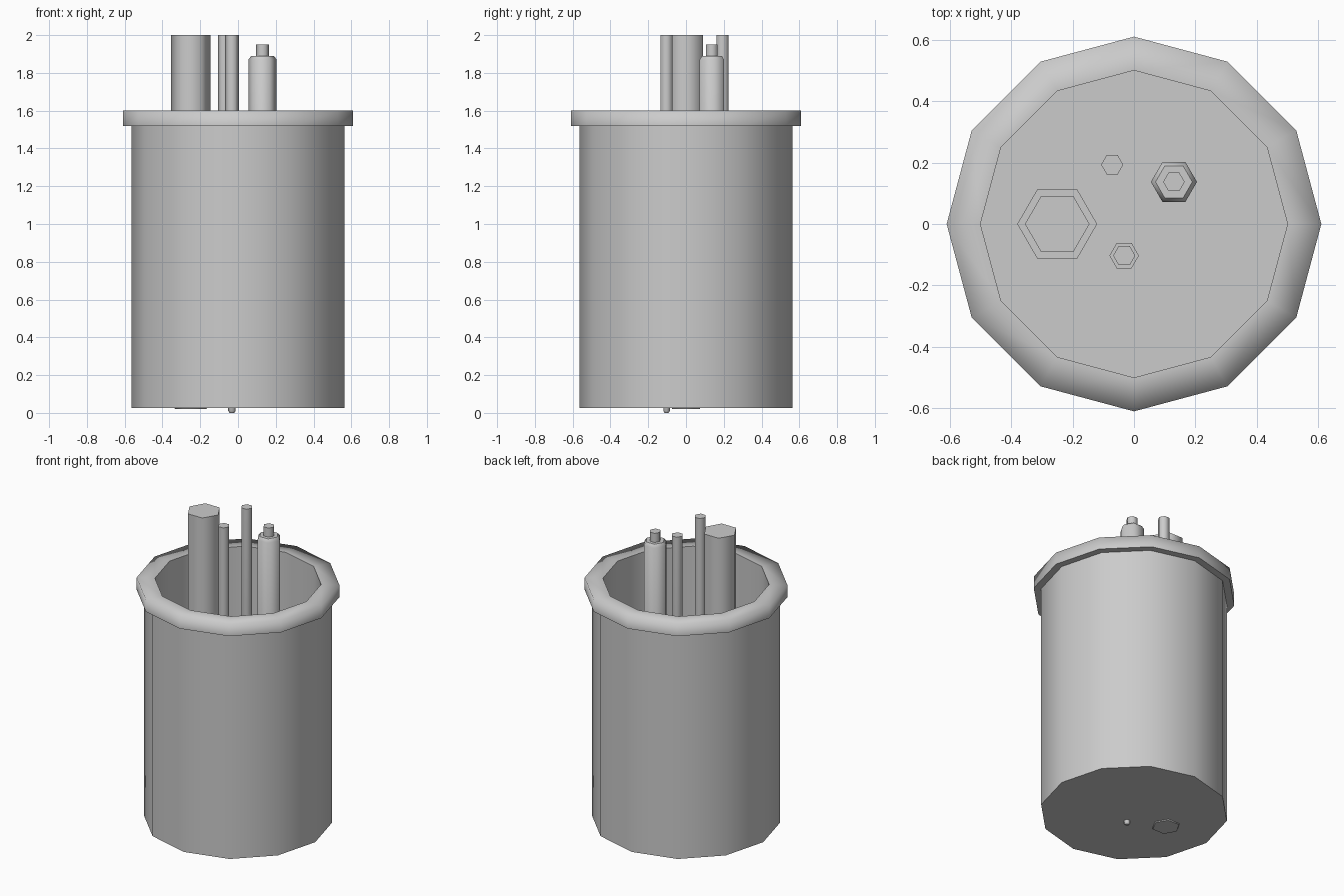
import bpy, bmesh
from math import cos, sin, pi, atan2, degrees

if "Cube" in bpy.data.objects:
    bpy.data.objects.remove(bpy.data.objects["Cube"])


def lathe(name, profile, sides, center=(0, 0), soft=()):
    """Spin an (r, z) profile; corners over 50 degrees are sharp unless listed in soft."""
    bm = bmesh.new()
    rings = []
    for r, z in profile:
        if r == 0:
            rings.append([bm.verts.new((0, 0, z))])
        else:
            rings.append([bm.verts.new((r * cos(2 * pi * i / sides),
                                        r * sin(2 * pi * i / sides), z))
                          for i in range(sides)])
    # end caps of the profile become single polygons
    if len(rings[0]) > 1:
        bm.faces.new(rings[0][::-1])
    if len(rings[-1]) > 1:
        bm.faces.new(rings[-1])
    for a, b in zip(rings, rings[1:]):
        for i in range(sides):
            j = (i + 1) % sides
            if len(a) == 1:
                bm.faces.new((a[0], b[j], b[i]))
            elif len(b) == 1:
                bm.faces.new((a[i], a[j], b[0]))
            else:
                bm.faces.new((a[i], a[j], b[j], b[i]))
    for f in bm.faces:
        f.smooth = True
    pts = [(0, profile[0][1])] + list(profile) + [(0, profile[-1][1])]
    for k, ring in enumerate(rings):
        if len(ring) == 1 or k in soft:
            continue
        p, q, s = pts[k], pts[k + 1], pts[k + 2]
        turn = degrees(atan2(s[1] - q[1], s[0] - q[0]) - atan2(q[1] - p[1], q[0] - p[0]))
        if abs((turn + 180) % 360 - 180) > 50:
            for i in range(sides):
                bm.edges.get((ring[i], ring[(i + 1) % sides])).smooth = False
    bmesh.ops.recalc_face_normals(bm, faces=bm.faces[:])
    mesh = bpy.data.meshes.new(name)
    bm.to_mesh(mesh)
    bm.free()
    ob = bpy.data.objects.new(name, mesh)
    ob.location = (*center, 0)
    bpy.context.collection.objects.link(ob)
    return ob


# Twelve-sided cup with overhanging rim and hollow inside
lathe("cup", [(0.565, 0.026), (0.565, 1.52), (0.61, 1.52), (0.61, 1.6),
              (0.5, 1.6), (0.5, 0.09)], 12, soft=(3,))

# Thick marker standing on its wider cap
lathe("marker", [(0.083, 0.02), (0.13, 0.1), (0.13, 0.6), (0.105, 0.6), (0.105, 2.0)],
      6, (-0.25, 0))

# Thin pen with a fine tip poking through the floor
lathe("thin_pen", [(0.012, 0.0), (0.02, 0.01), (0.02, 0.06), (0.048, 0.15),
                   (0.048, 0.6), (0.036, 0.6), (0.036, 2.0)], 6, (-0.032, -0.103))

# Pencil, point down
lathe("pencil", [(0, 0.08), (0.036, 0.22), (0.036, 2.0)], 6, (-0.071, 0.193))

# Click pen with rounded shoulder and push button
lathe("click_pen", [(0.015, 0.08), (0.075, 0.28), (0.075, 1.87), (0.06, 1.89),
                    (0.035, 1.89), (0.035, 1.95)], 6, (0.13, 0.137))
